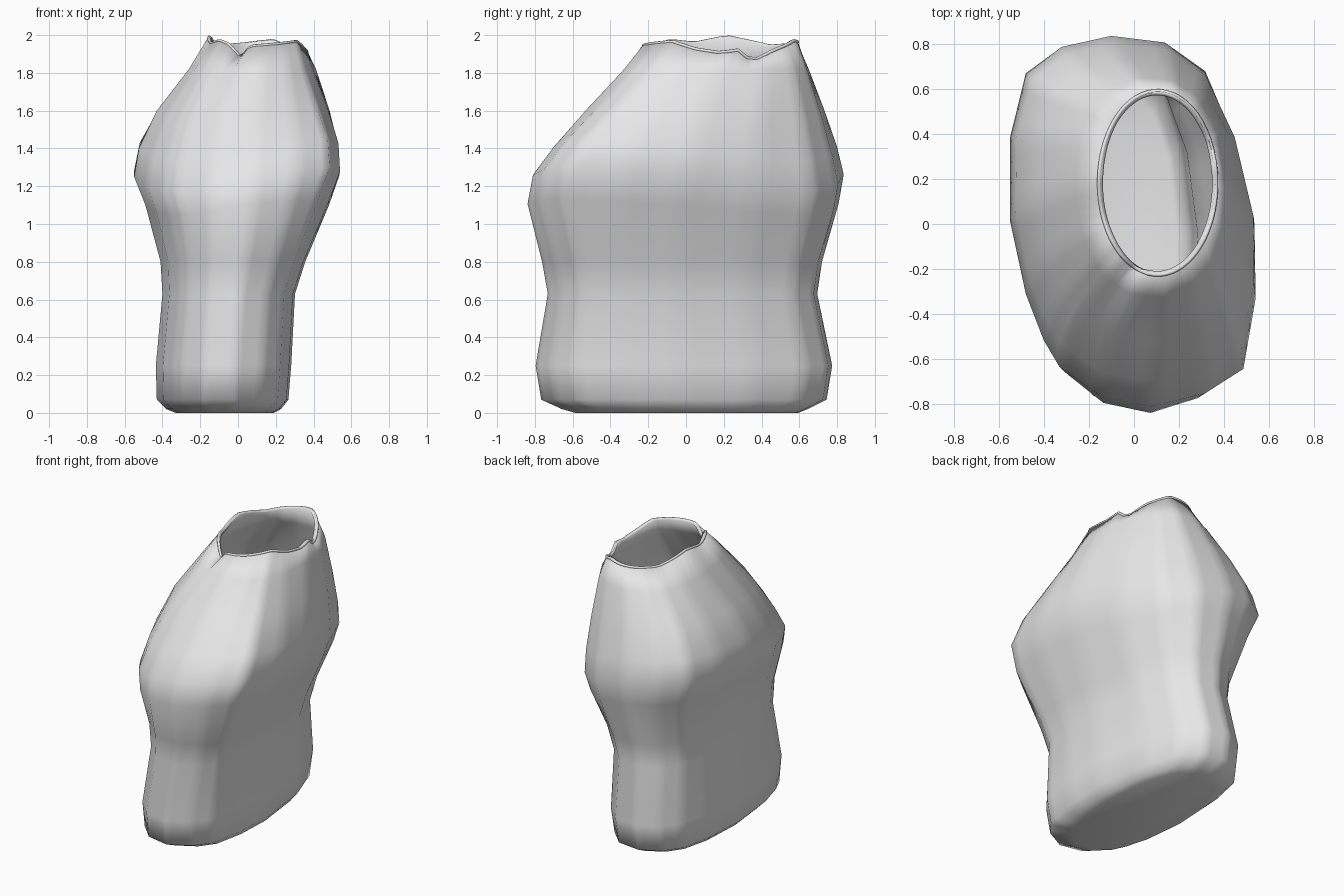
import bpy, bmesh, math

cube = bpy.data.objects.get("Cube")
if cube:
    bpy.data.objects.remove(cube)

clay = bpy.data.materials.new("pale grey clay")
clay.use_nodes = True
colour = (0.8, 0.8, 0.8, 1)
clay.diffuse_color = colour
clay.node_tree.nodes["Principled BSDF"].inputs["Base Color"].default_value = colour

# Skewed shoulder outline, counter-clockwise, at full size
SHOULDER = [(.54, -.02), (.45, .37), (.32, .68), (.14, .81), (-.1, .84),
            (-.32, .79), (-.48, .67), (-.55, .38), (-.55, 0), (-.48, -.33),
            (-.4, -.54), (-.33, -.66), (-.15, -.79), (.08, -.84),
            (.32, -.78), (.49, -.67), (.545, -.35)]
HALF_X, HALF_Y = .55, .84

# Sections: height, x range, y range, share of the shoulder outline
SECTIONS = [
    (0, -.33, .19, -.59, .6, .3),
    (.02, -.38, .23, -.66, .65, .4),
    (.07, -.43, .27, -.77, .75, .5),
    (.25, -.435, .285, -.8, .78, .5),
    (.63, -.4, .305, -.735, .7, .5),
    (.8, -.41, .36, -.765, .725, .55),
    (1.1, -.49, .49, -.84, .81, .85),
    (1.25, -.55, .545, -.81, .835, 1),
    (1.4, -.525, .54, -.7, .8, .9),
    (1.6, -.43, .49, -.53, .735, .6),
    (1.82, -.26, .415, -.33, .655, .3),
]
RIM = (-.155, .365, -.225, .59, 0)

# Torn rim: angle in degrees and height
RIM_HEIGHTS = [(0, 1.915), (13, 1.93), (18, 1.89), (27, 1.88), (44, 1.93),
               (72, 1.98), (110, 1.96), (140, 1.95), (175, 2), (200, 1.965),
               (220, 1.98), (234, 1.96), (250, 1.89), (262, 1.95),
               (290, 1.96), (322, 1.975), (341, 1.935), (360, 1.915)]


def rim_height(angle):
    deg = math.degrees(angle) % 360
    for (a, za), (b, zb) in zip(RIM_HEIGHTS, RIM_HEIGHTS[1:]):
        if a <= deg <= b:
            return za + (zb - za) * (deg - a) / (b - a)


def rounded(angle, power=2.2):
    """Point on a slightly squared unit ellipse."""
    c, s = math.cos(angle), math.sin(angle)
    return (math.copysign(abs(c) ** (2 / power), c),
            math.copysign(abs(s) ** (2 / power), s))


def split(points, steps):
    """Add evenly spaced points along each side of a closed outline."""
    result = []
    for p, q in zip(points, points[1:] + points[:1]):
        for i in range(steps):
            t = i / steps
            result.append(tuple(a + (b - a) * t for a, b in zip(p, q)))
    return result


STEPS = 4
unit_shoulder = [(x / HALF_X, y / HALF_Y) for x, y in SHOULDER]
shoulder = split(unit_shoulder, STEPS)
faceted = split([rounded(math.atan2(y, x)) for x, y in unit_shoulder], STEPS)
angles = [math.atan2(y, x) for x, y in shoulder]


def section(x0, x1, y0, y1, share, base):
    cx, cy, rx, ry = (x0 + x1) / 2, (y0 + y1) / 2, (x1 - x0) / 2, (y1 - y0) / 2
    return [(cx + rx * (u + (su - u) * share), cy + ry * (v + (sv - v) * share))
            for (u, v), (su, sv) in zip(base, shoulder)]


def twist(z, u, v):
    """Height of the shoulder, raised and lowered at opposite corners."""
    near = max(0, 1 - abs(z - 1.3) / .5)
    return z - near * (.13 * u * v + .05 * abs(u * v))


# Body: sections lofted from the floor to the torn rim
bm = bmesh.new()
rings = []
for z, *shape in SECTIONS:
    rings.append([bm.verts.new((x, y, twist(z, u, v))) for (x, y), (u, v)
                  in zip(section(*shape, faceted), shoulder)])
rim_points = [(x, y, rim_height(a)) for (x, y), a in
              zip(section(*RIM, [rounded(a, 2) for a in angles]), angles)]
rings.append([bm.verts.new(p) for p in rim_points])
bm.faces.new(reversed(rings[0]))
count = len(shoulder)
for low, high in zip(rings, rings[1:]):
    for i in range(count):
        j = (i + 1) % count
        bm.faces.new((low[i], low[j], high[j], high[i]))
mesh = bpy.data.meshes.new("vase_body")
bm.to_mesh(mesh)
bm.free()
body = bpy.data.objects.new("vase_body", mesh)
bpy.context.collection.objects.link(body)
mesh.materials.append(clay)

# Thin wall, hollow inside
wall = body.modifiers.new("wall", "SOLIDIFY")
wall.thickness = .02
wall.offset = -1

bpy.context.view_layer.objects.active = body
body.select_set(True)
bpy.ops.object.shade_smooth_by_angle(angle=math.radians(65))

# Rounded lip following the rim
curve = bpy.data.curves.new("rim_lip", "CURVE")
curve.dimensions = "3D"
curve.bevel_depth = .009
curve.bevel_resolution = 2
line = curve.splines.new("POLY")
line.points.add(count - 1)
for point, (x, y, z) in zip(line.points, rim_points):
    point.co = (x, y, z - .009, 1)
line.use_cyclic_u = True
curve.materials.append(clay)
lip = bpy.data.objects.new("rim_lip", curve)
bpy.context.collection.objects.link(lip)
